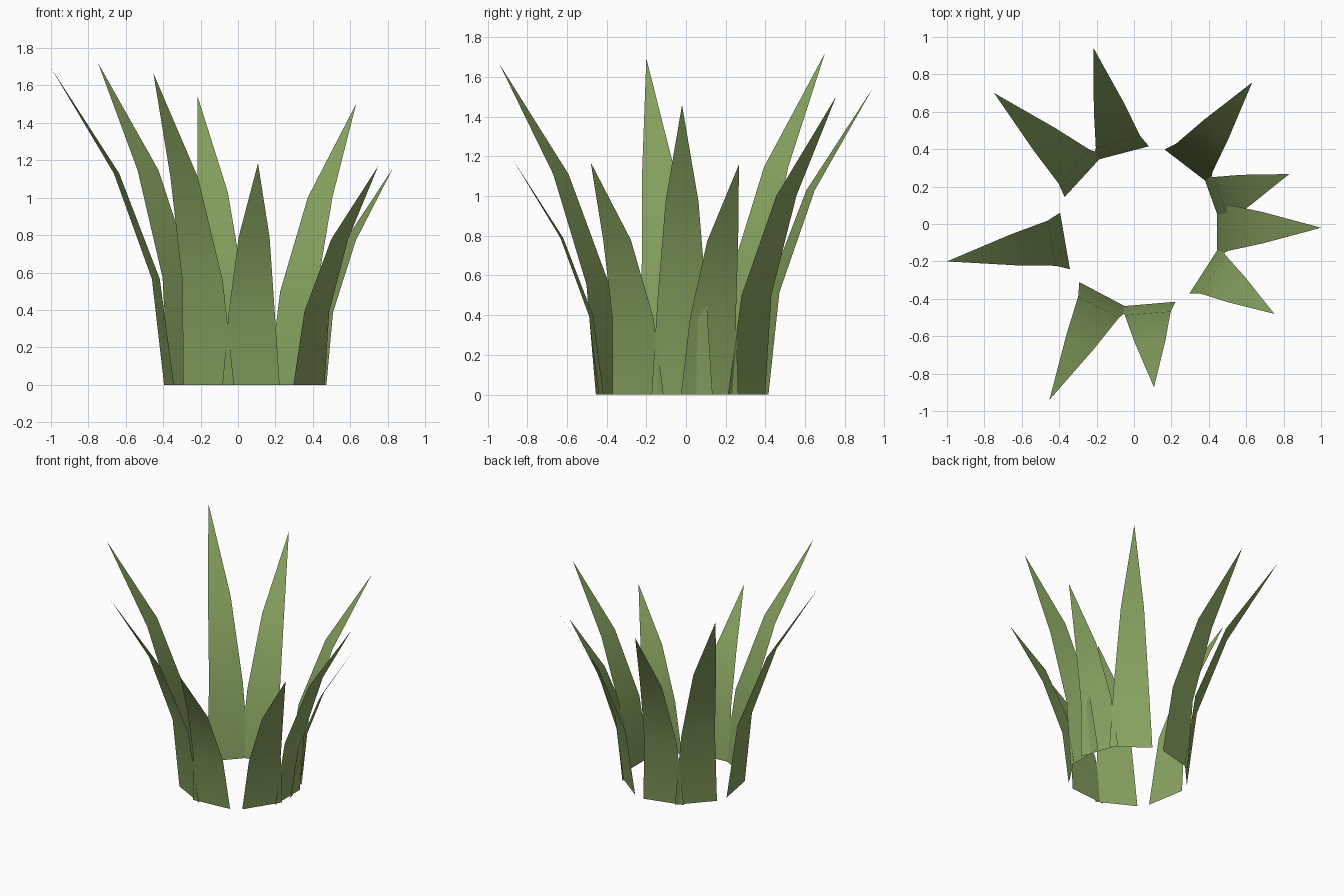
import bpy, math
from mathutils import Vector

if "Cube" in bpy.data.objects:
    bpy.data.objects.remove(bpy.data.objects["Cube"])

# Leaf material
green = bpy.data.materials.new("leaf_green")
green.diffuse_color = (0.25, 0.37, 0.12, 1)
green.use_nodes = True
green.node_tree.nodes["Principled BSDF"].inputs["Base Color"].default_value = green.diffuse_color

CENTRE = Vector((0.035, -0.02, 0))   # middle of the ring the blades grow from
RADIUS = 0.41
WIDTH = 0.307
TAPER = [1.0, 0.80, 0.54]            # relative width at 0, 1/3 and 2/3 of height


def blade(name, tip):
    """Thin tapering blade that bends outwards quadratically to its tip."""
    height = tip[2]
    flat = Vector((tip[0], tip[1], 0)) - CENTRE
    bend = flat.length - RADIUS
    out = flat.normalized()
    side = Vector((-out.y, out.x, 0))
    verts = []
    for i, taper in enumerate(TAPER):
        t = i / 3
        mid = CENTRE + out * (RADIUS + bend * t * t) + Vector((0, 0, height * t))
        half = side * (WIDTH * taper / 2)
        verts += [mid - half, mid + half]
    verts.append(Vector(tip))
    faces = [(0, 1, 3, 2), (2, 3, 5, 4), (4, 5, 6)]
    mesh = bpy.data.meshes.new(name)
    mesh.from_pydata(verts, [], faces)
    mesh.materials.append(green)
    mesh.shade_smooth()
    obj = bpy.data.objects.new(name, mesh)
    bpy.context.collection.objects.link(obj)


# Blade tips, anticlockwise from the right
tips = [
    (1.00, -0.02, 1.46), (0.83, 0.267, 1.16), (0.632, 0.757, 1.503),
    (-0.217, 0.942, 1.545), (-0.748, 0.70, 1.72), (-1.00, -0.20, 1.695),
    (-0.452, -0.94, 1.665), (0.107, -0.873, 1.185), (0.75, -0.48, 1.17),
]
for n, tip in enumerate(tips, 1):
    blade(f"grass_blade_{n}", tip)
